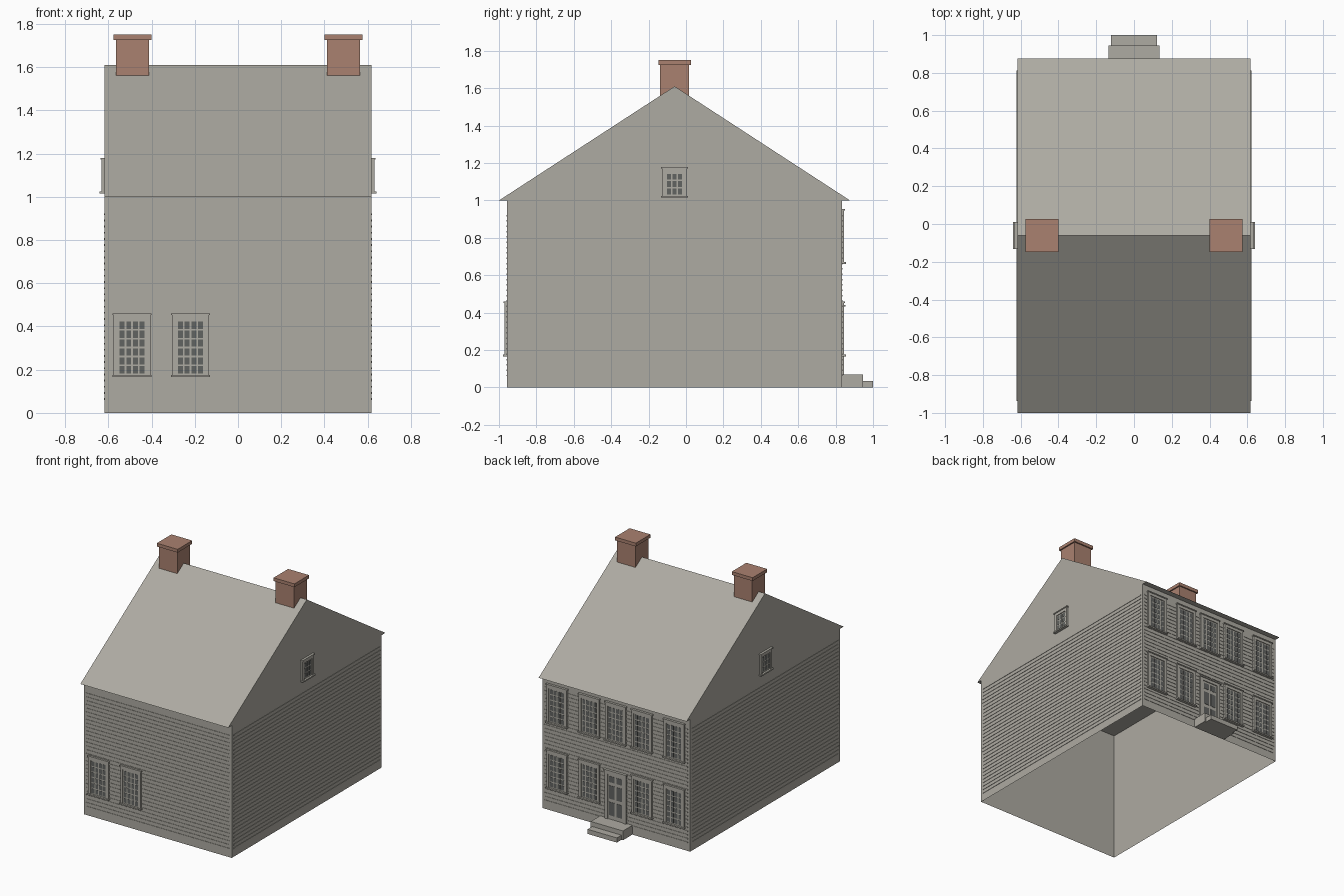
import bpy
import bmesh

cube = bpy.data.objects.get("Cube")
if cube:
    bpy.data.objects.remove(cube, do_unlink=True)


def material(name, rgb):
    m = bpy.data.materials.new(name)
    m.use_nodes = True
    m.diffuse_color = (*rgb, 1)
    m.node_tree.nodes["Principled BSDF"].inputs["Base Color"].default_value = (*rgb, 1)
    return m


STONE = material("weathered grey", (0.42, 0.405, 0.36))
BRICK = material("red brick", (0.40, 0.22, 0.16))
GLASS = material("dark glass", (0.12, 0.125, 0.12))

# Main dimensions
HALF_X, FRONT, BACK, EAVE = 0.618, -0.957, 0.833, 1.0
RIDGE_Y, RIDGE_Z = -0.061, 1.61


def finish(name, bm, mat):
    bmesh.ops.recalc_face_normals(bm, faces=bm.faces)
    me = bpy.data.meshes.new(name)
    bm.to_mesh(me)
    bm.free()
    me.materials.append(mat)
    ob = bpy.data.objects.new(name, me)
    bpy.context.collection.objects.link(ob)
    return ob


def add_box(bm, lo, hi):
    vs = bmesh.ops.create_cube(bm, size=1)["verts"]
    for v in vs:
        for i in range(3):
            v.co[i] = lo[i] if v.co[i] < 0 else hi[i]
    return vs


def boxes(name, items, mat):
    bm = bmesh.new()
    for lo, hi in items:
        add_box(bm, lo, hi)
    return finish(name, bm, mat)


def on_wall(wall, u0, u1, z0, z1, d0, d1):
    """Box on a wall: u runs along it, d is the distance outwards."""
    if wall == "front":
        return (u0, FRONT - d1, z0), (u1, FRONT - d0, z1)
    if wall == "back":
        return (u0, BACK + d0, z0), (u1, BACK + d1, z1)
    if wall == "left":
        return (HALF_X + d0, u0, z0), (HALF_X + d1, u1, z1)
    return (-HALF_X - d1, u0, z0), (-HALF_X - d0, u1, z1)


# Four walls, open below
bm = bmesh.new()
add_box(bm, (-HALF_X, FRONT, 0), (HALF_X, BACK, EAVE))
bm.normal_update()
bmesh.ops.delete(bm, geom=[f for f in bm.faces if abs(f.normal.z) > 0.5], context="FACES")
finish("walls", bm, STONE)

# Gabled roof prism
bm = bmesh.new()
profile = [(-1.0, EAVE), (0.877, EAVE), (RIDGE_Y, RIDGE_Z)]
tri = bm.faces.new([bm.verts.new((-HALF_X, y, z)) for y, z in profile])
out = bmesh.ops.extrude_face_region(bm, geom=[tri], use_keep_orig=True)["geom"]
for v in out:
    if isinstance(v, bmesh.types.BMVert):
        v.co.x = HALF_X
finish("roof", bm, STONE)

# Horizontal siding strips
for wall in ("front", "back", "left", "right"):
    a, b = (-0.6, 0.6) if wall in ("front", "back") else (FRONT + 0.02, BACK - 0.02)
    rows = [0.06 + 0.0285 * i for i in range(31)]
    boxes(wall + "_siding", [on_wall(wall, a, b, z, z + 0.008, 0, 0.003) for z in rows], STONE)


def window(name, wall, u, z0, z1, width, cols, rows):
    """Casing, cap, sill, sash and a grid of panes."""
    w, t = width / 2, 0.02
    frame = [
        on_wall(wall, u - w, u - w + t, z0, z1, 0, 0.013),
        on_wall(wall, u + w - t, u + w, z0, z1, 0, 0.013),
        on_wall(wall, u - w + t, u + w - t, z1 - 0.03, z1, 0, 0.013),
        on_wall(wall, u - w - 0.005, u + w + 0.005, z1 - 0.008, z1, 0, 0.018),
        on_wall(wall, u - w - 0.005, u + w + 0.005, z0, z0 + 0.01, 0, 0.022),
        on_wall(wall, u - w + t, u + w - t, z0 + 0.01, z1 - 0.03, 0, 0.007),
    ]
    boxes(name + "_frame", frame, STONE)
    left, bottom = u - w + t + 0.003, z0 + 0.014
    pw, ph = (width - 2 * t - 0.006) / cols, (z1 - z0 - 0.048) / rows
    panes = [on_wall(wall, left + c * pw + 0.004, left + (c + 1) * pw - 0.004,
                     bottom + r * ph + 0.004, bottom + (r + 1) * ph - 0.004, 0.006, 0.008)
             for c in range(cols) for r in range(rows)]
    boxes(name + "_panes", panes, GLASS)


for i, u in enumerate((-0.49, -0.22, 0, 0.22, 0.49)):
    window(f"back_upper_window_{i + 1}", "back", u, 0.66, 0.955, 0.17, 4, 6)
    if u != 0:
        window(f"back_lower_window_{i + 1}", "back", u, 0.165, 0.46, 0.17, 4, 6)
    if u < 0:
        window(f"front_window_{i + 1}", "front", u, 0.165, 0.46, 0.17, 4, 6)
for wall in ("left", "right"):
    window(wall + "_gable_window", wall, RIDGE_Y, 1.015, 1.18, 0.135, 3, 3)

# Panelled back door
boxes("door_frame", [
    on_wall("back", -0.09, -0.065, 0.07, 0.44, 0, 0.013),
    on_wall("back", 0.065, 0.09, 0.07, 0.44, 0, 0.013),
    on_wall("back", -0.065, 0.065, 0.41, 0.44, 0, 0.013),
    on_wall("back", -0.097, 0.097, 0.432, 0.442, 0, 0.02),
    on_wall("back", -0.065, 0.065, 0.07, 0.41, 0, 0.006),
], STONE)
boxes("door_panels", [on_wall("back", u, u + 0.045, z, z + h, 0.005, 0.008)
                      for u in (-0.054, 0.009)
                      for z, h in ((0.1, 0.1), (0.225, 0.1), (0.35, 0.045))], GLASS)

# Door steps
boxes("upper_step", [((-0.135, BACK, 0), (0.135, 0.945, 0.07))], STONE)
boxes("lower_step", [((-0.122, 0.945, 0), (0.122, 1.0, 0.035))], STONE)

# Pair of chimneys on the ridge
for side, x in (("left", 0.488), ("right", -0.488)):
    boxes(side + "_chimney", [
        ((x - 0.077, RIDGE_Y - 0.077, 1.555), (x + 0.077, RIDGE_Y + 0.077, 1.725)),
        ((x - 0.087, RIDGE_Y - 0.087, 1.725), (x + 0.087, RIDGE_Y + 0.087, 1.75)),
    ], BRICK)
